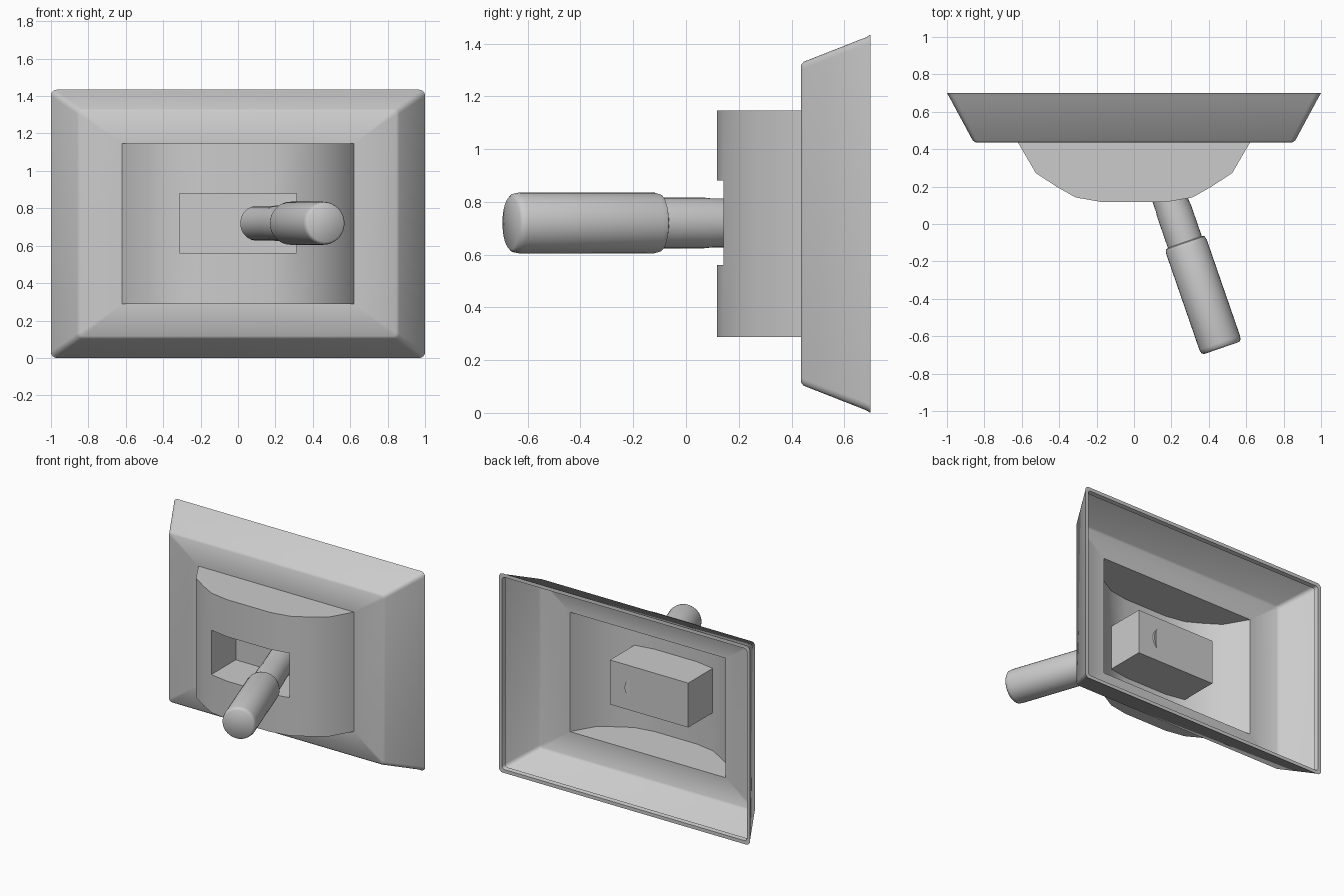
import bpy, bmesh, math
from mathutils import Vector

if "Cube" in bpy.data.objects:
    bpy.data.objects.remove(bpy.data.objects["Cube"])

CZ = 0.717  # height of the plate centre


def finish(name, bm, angle=50):
    bmesh.ops.remove_doubles(bm, verts=bm.verts, dist=1e-4)
    bmesh.ops.recalc_face_normals(bm, faces=bm.faces)
    me = bpy.data.meshes.new(name)
    bm.to_mesh(me)
    bm.free()
    ob = bpy.data.objects.new(name, me)
    bpy.context.collection.objects.link(ob)
    bpy.ops.object.select_all(action='DESELECT')
    ob.select_set(True)
    bpy.context.view_layer.objects.active = ob
    bpy.ops.object.shade_smooth_by_angle(angle=math.radians(angle))
    return ob


def rounded_rect(hx, hz, y, r, n=4):
    pts = []
    for k, (sx, sz) in enumerate([(1, 1), (-1, 1), (-1, -1), (1, -1)]):
        for i in range(n + 1):
            a = math.pi / 2 * (k + i / n)
            pts.append((sx * (hx - r) + r * math.cos(a), y,
                        CZ + sz * (hz - r) + r * math.sin(a)))
    return pts


def loft(bm, rings):
    rows = [[bm.verts.new(p) for p in ring] for ring in rings]
    for a, b in zip(rows, rows[1:]):
        for i in range(len(a)):
            j = (i + 1) % len(a)
            bm.faces.new((a[i], a[j], b[j], b[i]))
    return rows


# Hollow bevelled wall plate with a rim at the back and an opening for the housing
bm = bmesh.new()
loft(bm, [rounded_rect(*p) for p in (
    (0.62, 0.43, 0.435, 0.0),
    (0.845, 0.6, 0.435, 0.02),
    (0.862, 0.614, 0.446, 0.025),
    (0.99, 0.707, 0.683, 0.03),
    (1.0, 0.717, 0.70, 0.03),
    (0.975, 0.692, 0.70, 0.02),
    (0.97, 0.687, 0.67, 0.02))])
finish("wall_plate", bm)

# Curved housing: open shell with a rectangular window
half = [(0.17, 0.117), (0.312, 0.142), (0.41, 0.197), (0.525, 0.272), (0.62, 0.435)]
profile = [(-x, y) for x, y in reversed(half)] + half
levels = [CZ - 0.43, 0.56, 0.88, CZ + 0.43]
bm = bmesh.new()
cols = [[bm.verts.new((x, y, z)) for z in levels] for x, y in profile]
for a, b in zip(cols, cols[1:]):
    window = abs(a[0].co.x + b[0].co.x) / 2 < 0.3
    for k in range(3):
        if not (window and k == 1):
            bm.faces.new((a[k], b[k], b[k + 1], a[k + 1]))
for k in (0, 3):
    bm.faces.new([c[k] for c in cols])
finish("switch_housing", bm)

# Pocket behind the window, following the housing curve at its mouth
mouth = profile[3:7]
bm = bmesh.new()
for z in (0.56, 0.88):
    bm.faces.new([bm.verts.new(p) for p in
                  [(x, y, z) for x, y in mouth] + [(0.312, 0.42, z), (-0.312, 0.42, z)]])
for x in (-0.312, 0.312):
    bm.faces.new([bm.verts.new((x, y, z)) for y, z in
                  ((0.142, 0.56), (0.42, 0.56), (0.42, 0.88), (0.142, 0.88))])
bm.faces.new([bm.verts.new((x, 0.42, z)) for x, z in
              ((-0.312, 0.56), (0.312, 0.56), (0.312, 0.88), (-0.312, 0.88))])
finish("lever_pocket", bm)

# Tilted lever: thin stem with a thicker grip, lathed about its axis
base = Vector((0.10, 0.40, 0.72))
axis = Vector((0.327, -0.945, 0)).normalized()
side, up = Vector((-axis.y, axis.x, 0)), Vector((0, 0, 1))
lathe = [(0.093, 0.0), (0.093, 0.32), (0.096, 0.35), (0.096, 0.525), (0.109, 0.53),
         (0.115, 0.55), (0.115, 1.095), (0.111, 1.115), (0.1, 1.125)]
N = 32
bm = bmesh.new()
rows = loft(bm, [[base + axis * s + r * (math.cos(t) * side + math.sin(t) * up)
                  for t in (2 * math.pi * i / N for i in range(N))] for r, s in lathe])
bm.faces.new(rows[0])
bm.faces.new(rows[-1])
finish("toggle_lever", bm)
